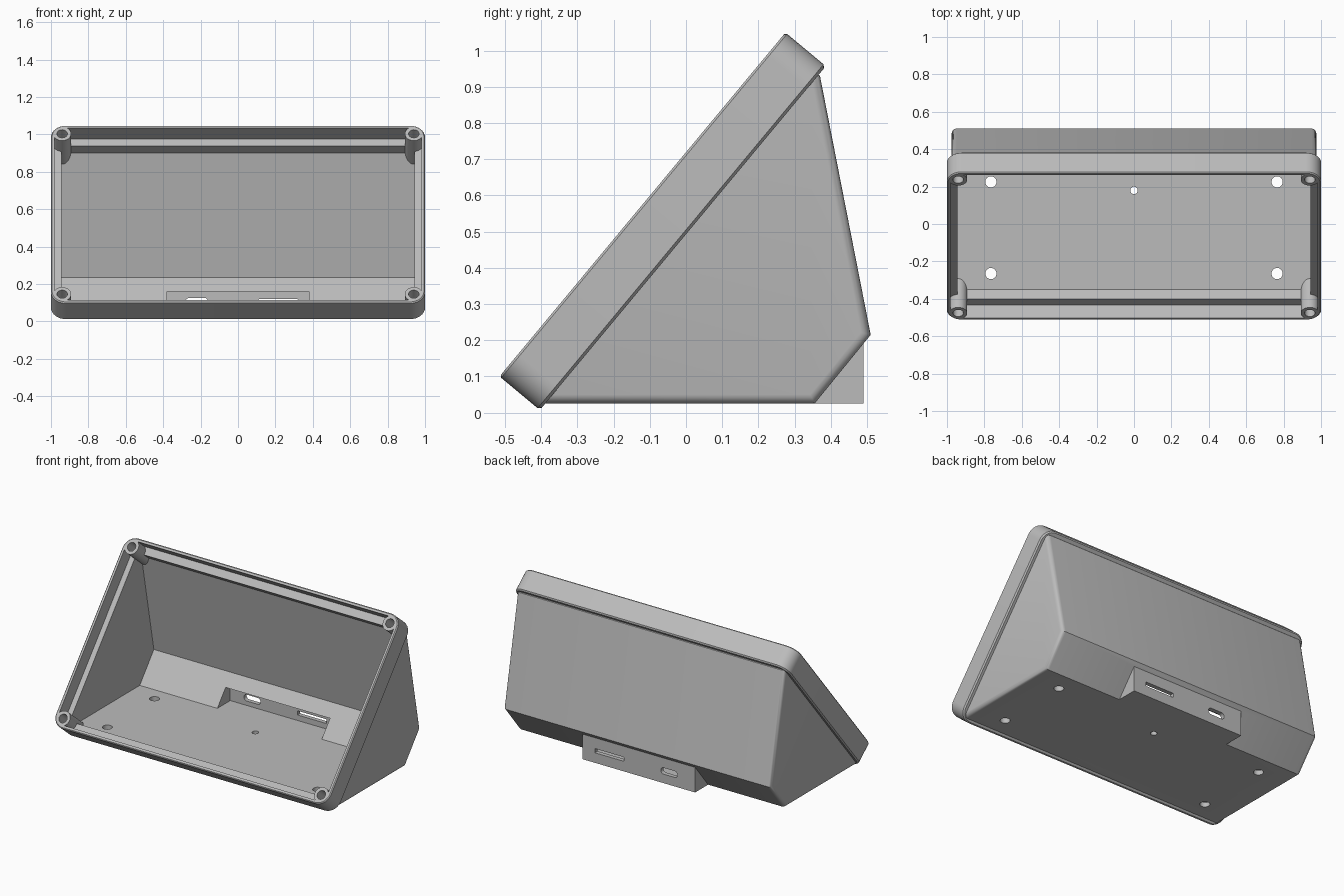
import bpy, bmesh, math
from mathutils import Matrix, Vector

cube = bpy.data.objects.get("Cube")
if cube:
    bpy.data.objects.remove(cube, do_unlink=True)

grey = bpy.data.materials.new("light grey plastic")
grey.use_nodes = True
colour = (0.5, 0.5, 0.5, 1)
grey.diffuse_color = colour
grey.node_tree.nodes["Principled BSDF"].inputs["Base Color"].default_value = colour

# Sloped face: local x across, local y up the slope, local z outward
SLOPE = math.atan2(0.95, 0.79)
LENGTH = 1.235
TILT = Matrix.Translation((0, -0.515, 0.10)) @ Matrix.Rotation(SLOPE, 4, "X")


def on_slope(s, depth):
    p = TILT @ Vector((0, s, -depth))
    return p.y, p.z


def loft(name, rings, matrix=None):
    """Close a stack of equal-length rings into a solid."""
    bm = bmesh.new()
    loops = [[bm.verts.new(p) for p in ring] for ring in rings]
    n = len(loops[0])
    for a, b in zip(loops, loops[1:]):
        for i in range(n):
            j = (i + 1) % n
            bm.faces.new((a[i], a[j], b[j], b[i]))
    bm.faces.new(loops[0])
    bm.faces.new(loops[-1])
    bmesh.ops.recalc_face_normals(bm, faces=bm.faces)
    mesh = bpy.data.meshes.new(name)
    bm.to_mesh(mesh)
    bm.free()
    if matrix:
        mesh.transform(matrix)
    obj = bpy.data.objects.new(name, mesh)
    bpy.context.collection.objects.link(obj)
    return obj


def prism(name, profile, half_width):
    return loft(name, [[(x, y, z) for y, z in profile] for x in (-half_width, half_width)])


def rounded(half_w, s0, s1, r, z, steps=8):
    ring = []
    corners = [(half_w - r, s1 - r), (r - half_w, s1 - r), (r - half_w, s0 + r), (half_w - r, s0 + r)]
    for k, (cx, cy) in enumerate(corners):
        for i in range(steps + 1):
            a = (k + i / steps) * math.pi / 2
            ring.append((cx + r * math.cos(a), cy + r * math.sin(a), z))
    return ring


def slab(name, levels):
    """Rounded rectangle on the slope; levels are (inset, depth)."""
    return loft(name, [rounded(1 - i, i, LENGTH - i, 0.08 - i, -d) for i, d in levels], TILT)


def post(name, x, y, levels, matrix=None, sides=32):
    """Round bar; levels are (radius, z, shift of the centre in x and y)."""
    rings = [[(x + sx + r * math.cos(2 * math.pi * i / sides),
               y + sy + r * math.sin(2 * math.pi * i / sides), z)
              for i in range(sides)] for r, z, sx, sy in levels]
    return loft(name, rings, matrix)


def apply_modifier(obj, mod):
    bpy.context.view_layer.objects.active = obj
    with bpy.context.temp_override(object=obj, active_object=obj):
        bpy.ops.object.modifier_apply(modifier=mod.name)


def combine(obj, other, operation):
    mod = obj.modifiers.new("combine", "BOOLEAN")
    mod.operation, mod.solver, mod.object = operation, "EXACT", other
    apply_modifier(obj, mod)
    bpy.data.objects.remove(other, do_unlink=True)


# Wedge body with soft side edges
enclosure = prism("enclosure", [on_slope(0.025, 0.1), (-0.39, 0.025), (0.355, 0.025),
                                (0.51, 0.215), (0.37, 0.93), on_slope(1.205, 0.1)], 0.975)
bevel = enclosure.modifiers.new("bevel", "BEVEL")
bevel.width, bevel.segments = 0.025, 4
bevel.limit_method, bevel.angle_limit = "ANGLE", math.radians(60)
apply_modifier(enclosure, bevel)

# Front frame and rear port housing
combine(enclosure, slab("frame", [(0.006, 0), (0, 0.006), (0, 0.137), (0.008, 0.145)]), "UNION")
combine(enclosure, prism("port_housing", [(0.33, 0.025), (0.49, 0.025), (0.49, 0.19),
                                          (0.43, 0.19)], 0.41), "UNION")

# Hollow interior: frame pocket, ledge opening, room and port recess
cavity = prism("cavity", [on_slope(0.07, 0.06), on_slope(0.07, 0.155), (0.328, 0.055),
                          (0.475, 0.235), on_slope(1.165, 0.15), on_slope(1.165, 0.06)], 0.945)
combine(cavity, slab("pocket", [(0.02, -0.05), (0.02, 0.09)]), "UNION")
combine(cavity, prism("port_recess", [(0.30, 0.055), (0.462, 0.055), (0.462, 0.16),
                                      (0.38, 0.16)], 0.38), "UNION")

# Corner screw bosses, kept out of the cavity
screw_spots = [(x, s) for x in (-0.94, 0.94) for s in (0.06, LENGTH - 0.06)]
for x, s in screw_spots:
    sx = math.copysign(0.05, x)
    sy = math.copysign(0.05, s - LENGTH / 2)
    combine(cavity, post("boss", x, s, [(0.048, 0, 0, 0), (0.048, -0.2, 0, 0),
                                        (0.03, -0.26, sx, sy)], TILT), "DIFFERENCE")
# Part of the cutter in front of the bosses stays open; the bosses end flush with the rim
combine(enclosure, cavity, "DIFFERENCE")

for x, s in screw_spots:
    combine(enclosure, post("screw_hole", x, s, [(0.028, 0.02, 0, 0), (0.028, -0.14, 0, 0)], TILT),
            "DIFFERENCE")

# Mounting holes through the floor
mounts = [(x, y, 0.03) for x in (-0.765, 0.765) for y in (-0.265, 0.225)] + [(0, 0.18, 0.02)]
for x, y, r in mounts:
    combine(enclosure, post("mount_hole", x, y, [(r, 0, 0, 0), (r, 0.08, 0, 0)]), "DIFFERENCE")

# Port slots in the back wall: (centre x, half width, half height, corner radius)
for x, w, h, r in ((-0.22, 0.06, 0.021, 0.02), (0.215, 0.105, 0.014, 0.003)):
    turn = Matrix.Translation((x, 0.475, 0.105)) @ Matrix.Rotation(math.pi / 2, 4, "X")
    slot = loft("port_slot", [rounded(w, -h, h, r, z) for z in (-0.04, 0.04)], turn)
    combine(enclosure, slot, "DIFFERENCE")

# Finish
enclosure.data.materials.clear()
enclosure.data.materials.append(grey)
for face in enclosure.data.polygons:
    face.material_index = 0
bpy.ops.object.select_all(action="DESELECT")
enclosure.select_set(True)
bpy.context.view_layer.objects.active = enclosure
bpy.ops.object.shade_smooth_by_angle(angle=math.radians(30))
